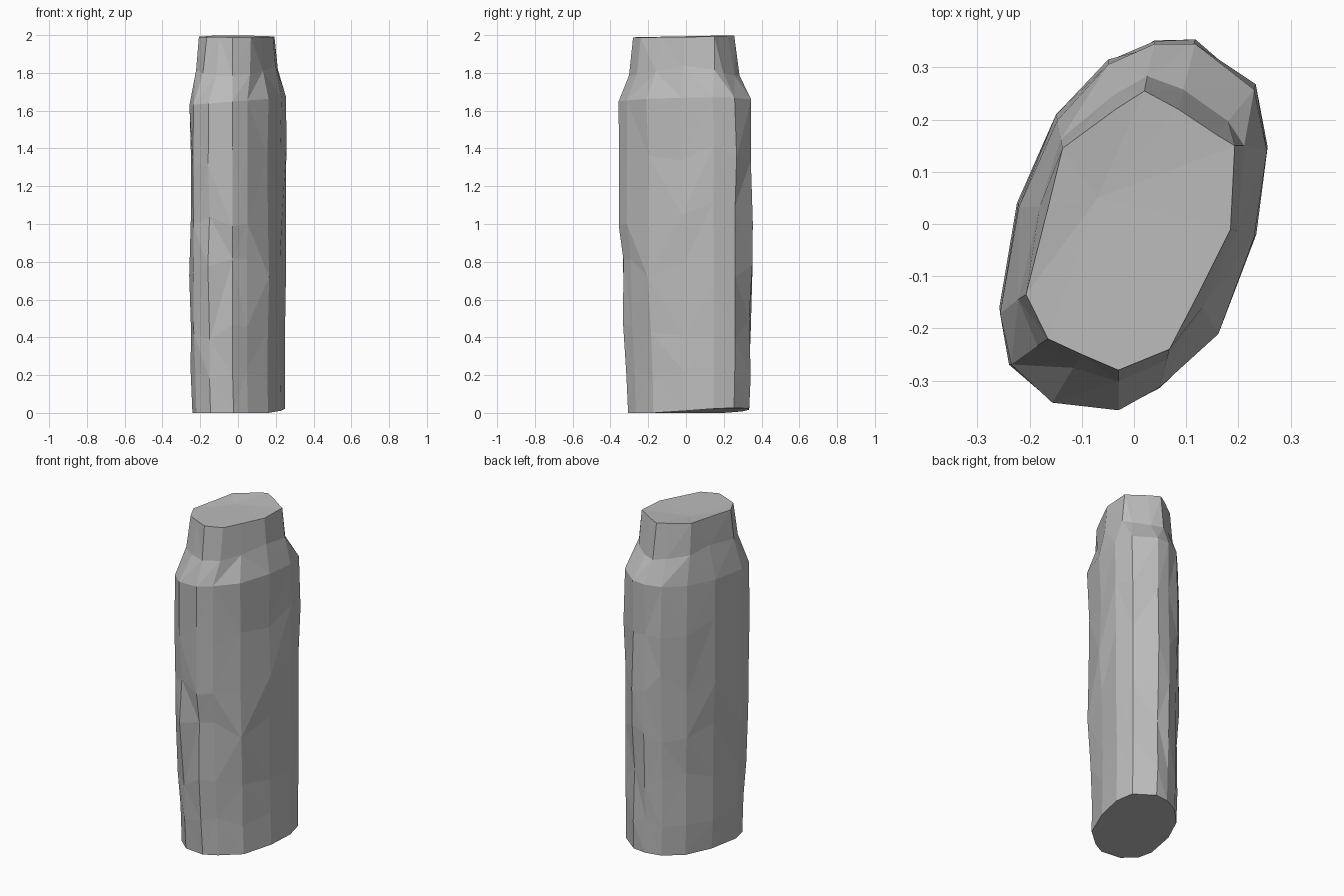
import bpy
import bmesh
import random
from mathutils import Vector

random.seed(4)
if "Cube" in bpy.data.objects:
    bpy.data.objects.remove(bpy.data.objects["Cube"], do_unlink=True)

# Single flat colour
clay = bpy.data.materials.new("plain_grey")
clay.use_nodes = True
colour = (0.5, 0.5, 0.5, 1)
clay.diffuse_color = colour
clay.node_tree.nodes["Principled BSDF"].inputs["Base Color"].default_value = colour

# Matching cross-sections, anticlockwise from +x
body = [(.26, .15), (.235, .27), (.12, .36), (.04, .36), (-.05, .32), (-.15, .21),
        (-.225, .04), (-.262, -.17), (-.24, -.27), (-.16, -.345), (-.03, -.36),
        (.05, -.315), (.165, -.21), (.235, -.02)]
mouth = [(.193, .15), (.16, .17), (.085, .22), (.02, .255), (-.035, .22), (-.137, .145),
         (-.165, .03), (-.207, -.135), (-.165, -.22), (-.1, -.25), (-.03, -.28),
         (.068, -.24), (.12, -.14), (.185, -.01)]
body = [Vector((x, y, 0)) for x, y in body]
mouth = [Vector((x, y, 0)) for x, y in mouth]
count = len(body)

bm = bmesh.new()
rings = []


def add_ring(points):
    rings.append([bm.verts.new(p) for p in points])


def body_ring(z, sx, sy, shift, wobble):
    """Scaled body outline with hand-cut irregularity."""
    ring = []
    for p in body:
        k = 1 - random.uniform(0, .06) * wobble
        dz = random.uniform(-.07, .07) * wobble
        ring.append((p.x * sx * k, p.y * sy * k + shift, z + dz))
    add_ring(ring)


# Base, slightly raised towards the back left
add_ring([(p.x * .94 + .005, p.y * .89 + .014, max(0, .02 * (p.x / .26 + p.y / .36) - .006))
          for p in body])

# Faceted body rings: height, x scale, y scale, y shift, irregularity
for ring in [(.2, .965, .92, .012, .5), (.45, .985, .955, .01, 1), (.75, 1, .985, .004, 1),
             (1.05, 1, 1, 0, 1), (1.35, 1, 1, 0, 1)]:
    body_ring(*ring)

# Shoulder edge, neck base and mouth
add_ring([(p.x * .98, p.y * .975 - .006, 1.65 + .02 * p.x / .26) for p in body])
add_ring([m.lerp(b, .27) + Vector((0, 0, 1.84 - .15 * abs(b.y))) for b, m in zip(body, mouth)])
add_ring([m + Vector((0, 0, 1.994 + .02 * m.y - .02 * max(m.x, 0))) for m in mouth])

# Skin the rings with triangles, alternating the diagonals
for r, (low, high) in enumerate(zip(rings, rings[1:])):
    for i in range(count):
        j = (i + 1) % count
        a, b, c, d = low[i], low[j], high[j], high[i]
        if random.random() < .5:
            bm.faces.new((a, b, c))
            bm.faces.new((a, c, d))
        else:
            bm.faces.new((a, b, d))
            bm.faces.new((b, c, d))

# Close the base and the slightly dished top
bm.faces.new(rings[0][::-1])
centre = bm.verts.new((-.07, .05, 1.985))
for i in range(count):
    bm.faces.new((rings[-1][i], rings[-1][(i + 1) % count], centre))

bmesh.ops.recalc_face_normals(bm, faces=bm.faces)
mesh = bpy.data.meshes.new("faceted_bottle")
bm.to_mesh(mesh)
bm.free()
mesh.materials.append(clay)
bottle = bpy.data.objects.new("faceted_bottle", mesh)
bpy.context.collection.objects.link(bottle)
